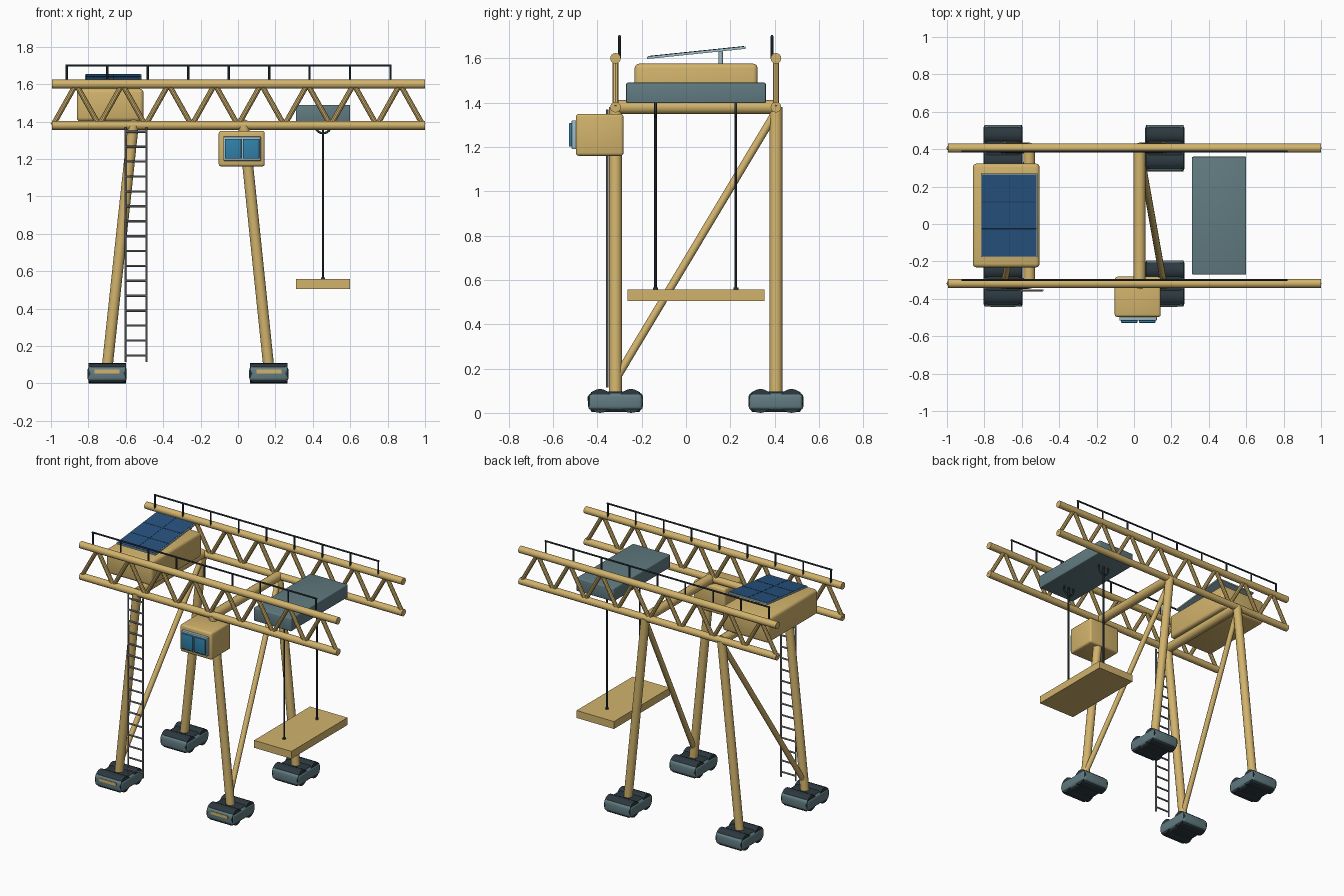
import bpy, bmesh, math
from mathutils import Vector, Matrix

if "Cube" in bpy.data.objects:
    bpy.data.objects.remove(bpy.data.objects["Cube"])


def material(name, rgb):
    m = bpy.data.materials.new(name)
    m.diffuse_color = (*rgb, 1)
    m.use_nodes = True
    m.node_tree.nodes["Principled BSDF"].inputs["Base Color"].default_value = m.diffuse_color
    return m


TAN = material("tan_paint", (0.64, 0.45, 0.15))
TEAL = material("teal_steel", (0.12, 0.2, 0.22))
DARK = material("dark_steel", (0.025, 0.04, 0.05))
GREY = material("grey_steel", (0.25, 0.25, 0.26))
BLUE = material("solar_blue", (0.02, 0.085, 0.21))
LINE = material("cell_line", (0.015, 0.05, 0.12))
PALE = material("pale_frame", (0.35, 0.5, 0.55))
GLASS = material("glass", (0.03, 0.22, 0.4))


def finish(name, bm, mat, smooth=True):
    me = bpy.data.meshes.new(name)
    bm.to_mesh(me)
    bm.free()
    me.materials.append(mat)
    ob = bpy.data.objects.new(name, me)
    bpy.context.collection.objects.link(ob)
    if smooth:
        bpy.ops.object.select_all(action='DESELECT')
        ob.select_set(True)
        bpy.context.view_layer.objects.active = ob
        bpy.ops.object.shade_smooth_by_angle(angle=math.radians(35))
    return ob


def rods(name, pairs, r, mat, sides=12):
    """Round bars between pairs of points, in one mesh."""
    bm = bmesh.new()
    for a, b in pairs:
        a, b = Vector(a), Vector(b)
        d = b - a
        mtx = Matrix.Translation((a + b) / 2) @ d.to_track_quat('Z', 'Y').to_matrix().to_4x4()
        bmesh.ops.create_cone(bm, cap_ends=True, segments=sides, radius1=r,
                              radius2=r, depth=d.length, matrix=mtx)
    return finish(name, bm, mat)


def box(name, lo, hi, mat, bevel=0.0, tilt=None):
    lo, hi = Vector(lo), Vector(hi)
    bm = bmesh.new()
    bmesh.ops.create_cube(bm, size=1, matrix=Matrix.Diagonal((*(hi - lo), 1)))
    if bevel:
        bmesh.ops.bevel(bm, geom=bm.edges[:], offset=bevel, segments=3, profile=0.5, affect='EDGES')
    ob = finish(name, bm, mat, bevel > 0)
    ob.location = (lo + hi) / 2
    if tilt:
        ob.rotation_euler.x = tilt
    return ob


YF, YB = -0.318, 0.406          # front and back truss planes
ZT, ZB = 1.60, 1.38             # top and bottom chord heights
LEGS = {"left": (-0.56, -0.70), "right": (0.03, 0.165)}   # x at top, x at foot

for side, y, inward in (("front", YF, 1), ("back", YB, -1)):
    # truss chords and lacing
    rods(side + "_truss_chords", [((-0.995, y, z), (1, y, z)) for z in (ZT, ZB)], 0.024, TAN, 16)
    step = 1.98 / 16
    pts = [(-0.99 + i * step, y, ZT if i % 2 else ZB) for i in range(17)]
    rods(side + "_truss_lacing", list(zip(pts, pts[1:])), 0.014, TAN, 10)
    # handrail
    yr = y + inward * 0.018
    xs = [-0.915 + i * 0.2163 for i in range(9)]
    bars = [((x, yr, ZT), (x, yr, 1.70)) for x in xs]
    bars.append(((xs[0] - 0.006, yr, 1.70), (xs[-1] + 0.006, yr, 1.70)))
    rods(side + "_handrail", bars, 0.006, DARK, 8)

    for end, (xt, xb) in LEGS.items():
        part = side + "_" + end
        rods(part + "_leg", [((xb, y, 0.08), (xt, y, ZB))], 0.029, TAN, 16)
        # travelling bogie
        box(part + "_bogie_frame", (xb - 0.105, y - 0.124, 0.012), (xb + 0.105, y + 0.124, 0.09), TEAL, 0.018)
        box(part + "_bogie_core", (xb - 0.09, y - 0.112, 0.004), (xb + 0.09, y + 0.112, 0.096), DARK, 0.008)
        rods(part + "_bogie_wheels",
             [((xb - 0.1, y + s * 0.07, 0.054), (xb + 0.1, y + s * 0.07, 0.054)) for s in (-1, 1)],
             0.054, DARK, 20)
        if side == "front":
            box(part + "_bogie_stripe", (xb - 0.067, y - 0.127, 0.054), (xb + 0.067, y - 0.12, 0.074), TAN)

# cross beams and diagonal braces between front and back legs
for end, (xt, xb) in LEGS.items():
    rods(end + "_cross_beam", [((xt, YF, ZB), (xt, YB, ZB))], 0.032, TAN, 16)
    t = 0.045
    rods(end + "_brace", [((xb + (xt - xb) * t, YF, 0.15), (xt, YB, 1.36))], 0.018, TAN, 12)

# ladder
bars = [((x, -0.355, 0.115), (x, -0.355, 1.37)) for x in (-0.602, -0.489)]
bars += [((-0.602, -0.355, 0.15 + i * 0.0797), (-0.489, -0.355, 0.15 + i * 0.0797)) for i in range(16)]
rods("ladder", bars, 0.006, GREY, 8)

# operator cab
box("cab", (-0.103, -0.497, 1.16), (0.143, -0.282, 1.35), TAN, 0.014)
box("cab_window_frame", (-0.078, -0.516, 1.19), (0.122, -0.49, 1.32), PALE, 0.004)
for i, x in enumerate((-0.07, 0.026)):
    box("cab_window_pane_%d" % i, (x, -0.528, 1.202), (x + 0.088, -0.51, 1.308), GLASS, 0.003)

# machinery house with tilted solar panel
box("machinery_house", (-0.862, -0.232, 1.402), (-0.505, 0.323, 1.576), TAN, 0.02)
rods("solar_post", [((-0.667, 0.157, 1.57), (-0.667, 0.157, 1.632))], 0.01, PALE)
tilt = math.atan2(0.046, 0.445)
ctr = Vector((-0.667, 0.046, 1.625))
up = Vector((0, -math.sin(tilt), math.cos(tilt)))
along = Vector((0, math.cos(tilt), math.sin(tilt)))


def panel_part(name, half, offset, mat):
    c, h = ctr + Vector(offset[:1] + (0, 0)) + along * offset[1] + up * offset[2], Vector(half)
    box(name, c - h, c + h, mat, 0, tilt)


panel_part("solar_frame", (0.152, 0.224, 0.005), (0, 0, 0), PALE)
panel_part("solar_cells", (0.146, 0.218, 0.003), (0, 0, 0.004), BLUE)
panel_part("solar_line_long", (0.002, 0.218, 0.001), (0, 0, 0.0072), LINE)
for i, o in enumerate((-0.073, 0.073)):
    panel_part("solar_line_cross_%d" % i, (0.146, 0.002, 0.001), (0, o, 0.0072), LINE)

# trolley, sheaves, cables and load platform
box("trolley", (0.31, -0.27, 1.398), (0.6, 0.36, 1.49), TEAL, 0.006)
cable_y = (-0.138, 0.225)
rods("hoist_cables", [((0.455, y, 0.54), (0.455, y, 1.41)) for y in cable_y], 0.006, DARK, 8)
for i, y in enumerate(cable_y):
    bpy.ops.mesh.primitive_torus_add(major_radius=0.042, minor_radius=0.006, major_segments=24,
                                     minor_segments=8, location=(0.455, y, 1.38),
                                     rotation=(math.pi / 2, 0, 0))
    bpy.context.object.name = "sheave_%d" % i
    bpy.context.object.data.materials.append(DARK)
    bpy.ops.object.shade_smooth()
rods("cable_anchors", [((0.455, y, 0.555), (0.455, y, 0.567)) for y in cable_y], 0.011, DARK)
box("load_platform", (0.31, -0.265, 0.506), (0.6, 0.355, 0.558), TAN)
